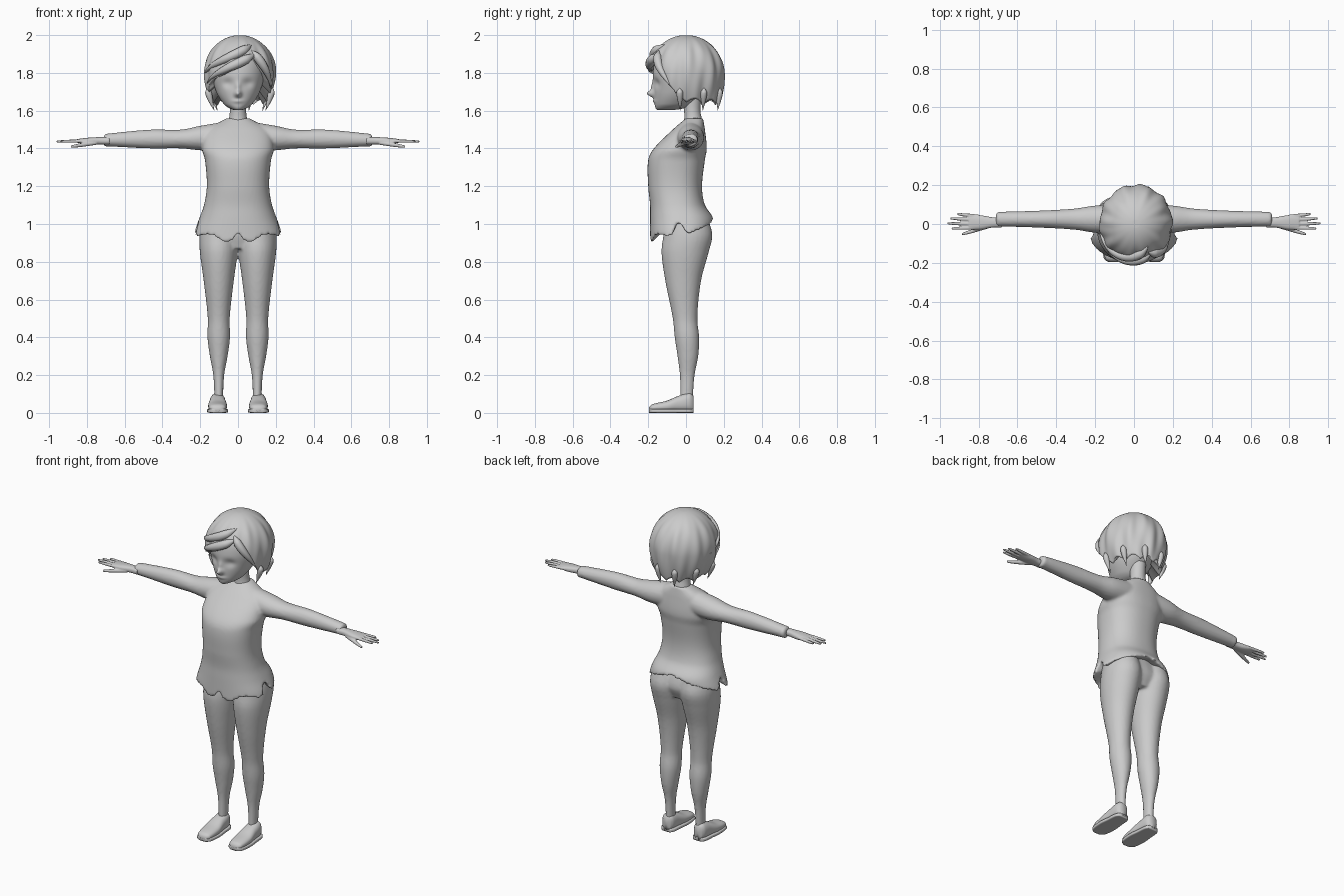
import bpy, bmesh, math
from mathutils import Vector

cube = bpy.data.objects.get("Cube")
if cube:
    bpy.data.objects.remove(cube)

grey = bpy.data.materials.new("plain_grey")
grey.use_nodes = True
grey.diffuse_color = (.6, .6, .6, 1)
grey.node_tree.nodes["Principled BSDF"].inputs["Base Color"].default_value = grey.diffuse_color


def sample(rows, position):
    """Smoothly interpolate a table whose first column is the position."""
    rows = sorted(rows)
    position = min(max(position, rows[0][0]), rows[-1][0])
    i = 0
    while i < len(rows) - 2 and position > rows[i + 1][0]:
        i += 1
    a, b = rows[i], rows[i + 1]
    before, after = rows[max(i - 1, 0)], rows[min(i + 2, len(rows) - 1)]
    span = b[0] - a[0]
    t = (position - a[0]) / span
    blend = t * t * (3 - 2 * t)
    values = []
    for k in range(1, len(a)):
        leave = (b[k] - before[k]) / (b[0] - before[0]) * span
        arrive = (after[k] - a[k]) / (after[0] - a[0]) * span
        values.append(a[k] + (b[k] - a[k]) * blend
                      + t * (1 - t) * ((1 - t) * leave - t * arrive))
    return values


def table(rows):
    """Shape, start and stop of a loft that runs through the given rows."""
    return (lambda p: sample(rows, p)), rows[0][0], rows[-1][0]


def loft(bm, shape, start, stop, axis="Z", centre=0, side=1, around=32, along=36,
         power=2, warp=None, ease=1, cap_lift=0):
    """Skin of rings; shape(position) gives half width, low and high extents."""
    rings = []
    for j in range(along + 1):
        ring = []
        for i in range(around):
            angle = math.tau * i / around - math.pi
            last = stop(math.degrees(angle)) if callable(stop) else stop
            p = start + (last - start) * (j / along) ** ease
            half, low, high = shape(p)
            s, c = math.sin(angle), math.cos(angle)
            a = centre + half * math.copysign(abs(s) ** (2 / power), s)
            b = (low + high) / 2 - (high - low) / 2 * math.copysign(abs(c) ** (2 / power), c)
            co = Vector({"X": (p, a, b), "Y": (a, p, b), "Z": (a, b, p)}[axis])
            if warp:
                co = warp(co, angle)
            co.x *= side
            ring.append(bm.verts.new(co))
        rings.append(ring)
    for lower, upper in zip(rings, rings[1:]):
        for i in range(around):
            k = (i + 1) % around
            bm.faces.new((lower[i], lower[k], upper[k], upper[i]))
    for ring, lift in ((rings[0], 0), (rings[-1], cap_lift)):
        middle = sum((v.co for v in ring), Vector()) / around
        tip = bm.verts.new(middle + Vector((0, 0, lift)))
        for i in range(around):
            bm.faces.new((ring[i], ring[(i + 1) % around], tip))


def finish(bm, name, voxel=0):
    """Turn the skins into a smooth object, optionally blended into one surface."""
    bmesh.ops.recalc_face_normals(bm, faces=bm.faces)
    mesh = bpy.data.meshes.new(name)
    bm.to_mesh(mesh)
    bm.free()
    mesh.materials.append(grey)
    mesh.polygons.foreach_set("use_smooth", [True] * len(mesh.polygons))
    obj = bpy.data.objects.new(name, mesh)
    bpy.context.collection.objects.link(obj)
    if voxel:
        blend = obj.modifiers.new("Blend", "REMESH")
        blend.mode, blend.voxel_size, blend.use_smooth_shade = "VOXEL", voxel, True
        relax = obj.modifiers.new("Relax", "SMOOTH")
        relax.factor, relax.iterations = .5, 3


# Shirt and sleeves blended into one skin, with a notched hem
HEM = [(0, .95), (8, .9), (20, .91), (35, .94), (74, .94), (82, 1),
       (88, 1), (96, .95), (120, .97), (180, 1.03)]
SHIRT = [(1.56, .06, 0, .09), (1.5, .16, -.07, .1), (1.4, .19, -.17, .11), (1.34, .175, -.2, .1),
         (1.2, .165, -.2, .085), (1.1, .18, -.19, .1), (1.03, .205, -.19, .145),
         (.96, .23, -.19, .15), (.9, .24, -.19, .15)]
bm = bmesh.new()
loft(bm, lambda z: sample(SHIRT, z), SHIRT[0][0], lambda d: sample(HEM, abs(d))[0],
     around=96, along=50, power=2.3, cap_lift=.09)
for side in (1, -1):
    loft(bm, *table([(.08, .07, 1.39, 1.54), (.2, .07, 1.39, 1.52), (.3, .055, 1.4, 1.5),
                     (.46, .045, 1.4, 1.5), (.68, .038, 1.41, 1.48), (.71, .038, 1.41, 1.475)]),
         axis="X", centre=.025, side=side)
finish(bm, "shirt", .009)

# Trousers: pelvis and two legs
bm = bmesh.new()
loft(bm, *table([(1.08, .14, -.1, .08), (.95, .2, -.11, .12), (.87, .18, -.09, .09)]))
for side in (1, -1):
    loft(bm, *table([(1.02, .09, -.11, .12), (.94, .103, -.12, .14), (.85, .1, -.13, .12),
                     (.7, .08, -.11, .08), (.5, .058, -.07, .06), (.4, .06, -.06, .07),
                     (.3, .047, -.045, .065), (.2, .029, -.033, .046), (.05, .022, -.03, .035)]),
         centre=.102, side=side)
finish(bm, "trousers", .009)

# Shoes: rounded upper on a slightly wider flat sole
SHOE = [(-.195, .02, .03), (-.18, .04, .045), (-.1, .05, .065), (-.04, .044, .09),
        (.02, .038, .105), (.04, .025, .09)]


def upper(y):
    half, top = sample(SHOE, y)
    return half, .005, top


def sole(y):
    return sample(SHOE, y)[0] + .006, 0, .022


for side, word in ((1, "left"), (-1, "right")):
    for part, shape, power in (("shoe", upper, 2.4), ("sole", sole, 5)):
        bm = bmesh.new()
        loft(bm, shape, SHOE[0][0], SHOE[-1][0], axis="Y", centre=.108, side=side, power=power)
        finish(bm, word + "_" + part)


# Hands: palm, four spread fingers and a lower thumb
def finger(bm, side, root, length, spread, drop, radius):
    def shape(x):
        r = radius * (1 - .4 * (x / length) ** 4)
        return r, -r, r

    def place(co, angle):
        return co + Vector(root) + Vector((0, spread, -drop)) * co.x
    loft(bm, shape, 0, length, axis="X", side=side, around=16, along=12, warp=place)


for side, word in ((1, "left"), (-1, "right")):
    bm = bmesh.new()
    loft(bm, *table([(.68, .027, 1.42, 1.46), (.73, .027, 1.42, 1.46), (.79, .037, 1.42, 1.457),
                     (.85, .036, 1.43, 1.45)]), axis="X", centre=.008, side=side, power=2.4)
    for i, length in enumerate((.14, .16, .145, .11)):
        finger(bm, side, (.8, .02 * i - .02, 1.44), length, .04 * i - .02, .02, .009)
    finger(bm, side, (.75, -.012, 1.43), .135, -.3, .15, .011)
    finish(bm, word + "_hand", .004)


# Head with nose, lips and eye hollows
def bump(distance, width):
    return math.exp(-(distance / width) ** 2)


def face(co, angle):
    if co.y < 0:
        nose = .036 * bump(co.x, .016) * bump(co.z - 1.69, .018)
        bridge = .012 * bump(co.x, .013) * bump(co.z - 1.725, .025)
        lips = .007 * bump(co.x, .028) * bump(co.z - 1.65, .01)
        eyes = .014 * bump(abs(co.x) - .055, .03) * bump(co.z - 1.745, .025)
        co.y += eyes * max(math.cos(angle), 0) - nose - bridge - lips
    return co


bm = bmesh.new()
loft(bm, *table([(1.603, .02, -.15, -.07), (1.612, .045, -.16, -.01), (1.635, .075, -.166, .03),
                 (1.7, .115, -.17, .09), (1.8, .142, -.175, .135), (1.88, .13, -.155, .135),
                 (1.94, .085, -.1, .09), (1.96, .02, -.03, .03)]), around=96, along=70, warp=face)
finish(bm, "head")
bm = bmesh.new()
loft(bm, *table([(1.5, .07, -.02, .09), (1.55, .05, -.01, .085), (1.6, .043, -.01, .076),
                 (1.68, .045, -.02, .08)]))
finish(bm, "neck")

# Hair: domed cap with swept strands, a parted fringe and a ragged hem
EDGE = [(-180, 1.63), (-84, 1.64), (-66, 1.73), (-20, 1.8), (0, 1.83), (25, 1.88),
        (38, 1.83), (68, 1.72), (80, 1.65), (180, 1.63)]
PART_X = .01


def hair(z):
    """Round above the widest level, tucked in below it."""
    if z > 1.8:
        wide = deep = math.sqrt(1 - ((z - 1.8) / .2) ** 2)
    else:
        wide = math.cos((1.8 - z) * 4.2)
        deep = math.sqrt(wide)
    return .187 * wide, -.198 * deep, .202 * deep


def hair_edge(degrees):
    z = sample(EDGE, degrees)[0]
    return z + (.025 * abs(math.sin(math.radians(degrees * 6))) if z < 1.69 else 0)


def strands(co, angle):
    wave = math.sin(10 * angle + 9 * co.z) + .5 * math.sin(17 * angle - 14 * co.z)
    scale = 1 + .022 * wave * min((2 - co.z) / .08, 1)
    return Vector((co.x * scale, co.y * scale, co.z))


bm = bmesh.new()
loft(bm, hair, 1.999, hair_edge, centre=PART_X, around=144, along=48,
     warp=strands, ease=1.7, cap_lift=.14)
finish(bm, "hair_cap")


# Loose locks: tapered strands that follow the cap between two (angle, height) points
def lock(name, begin, finish_at, thickness, flare=0, steps=8):
    curve = bpy.data.curves.new(name, "CURVE")
    curve.dimensions, curve.bevel_depth, curve.bevel_resolution = "3D", 1, 3
    spline = curve.splines.new("NURBS")
    spline.points.add(steps)
    for i, point in enumerate(spline.points):
        t = i / steps
        angle = math.radians(begin[0] + (finish_at[0] - begin[0]) * t)
        z = begin[1] + (finish_at[1] - begin[1]) * t
        half, front, back = hair(z)
        out = 1 + flare * t * t
        point.co = (PART_X + half * out * math.sin(angle), front * out * math.cos(angle), z, 1)
        point.radius = max(thickness * math.sin(math.pi * math.sqrt(t)), .001)
    spline.use_endpoint_u, spline.order_u = True, 3
    curve.materials.append(grey)
    bpy.context.collection.objects.link(bpy.data.objects.new(name, curve))


lock("fringe_lower", (30, 1.9), (-78, 1.74), .026)
lock("fringe_upper", (30, 1.95), (-95, 1.78), .026)
lock("fringe_side", (25, 1.92), (70, 1.71), .024)
for number, angle in enumerate(range(80, 300, 40)):
    lock("nape_lock_" + str(number), (angle, 1.72), (angle, 1.6), .018, flare=.1)
